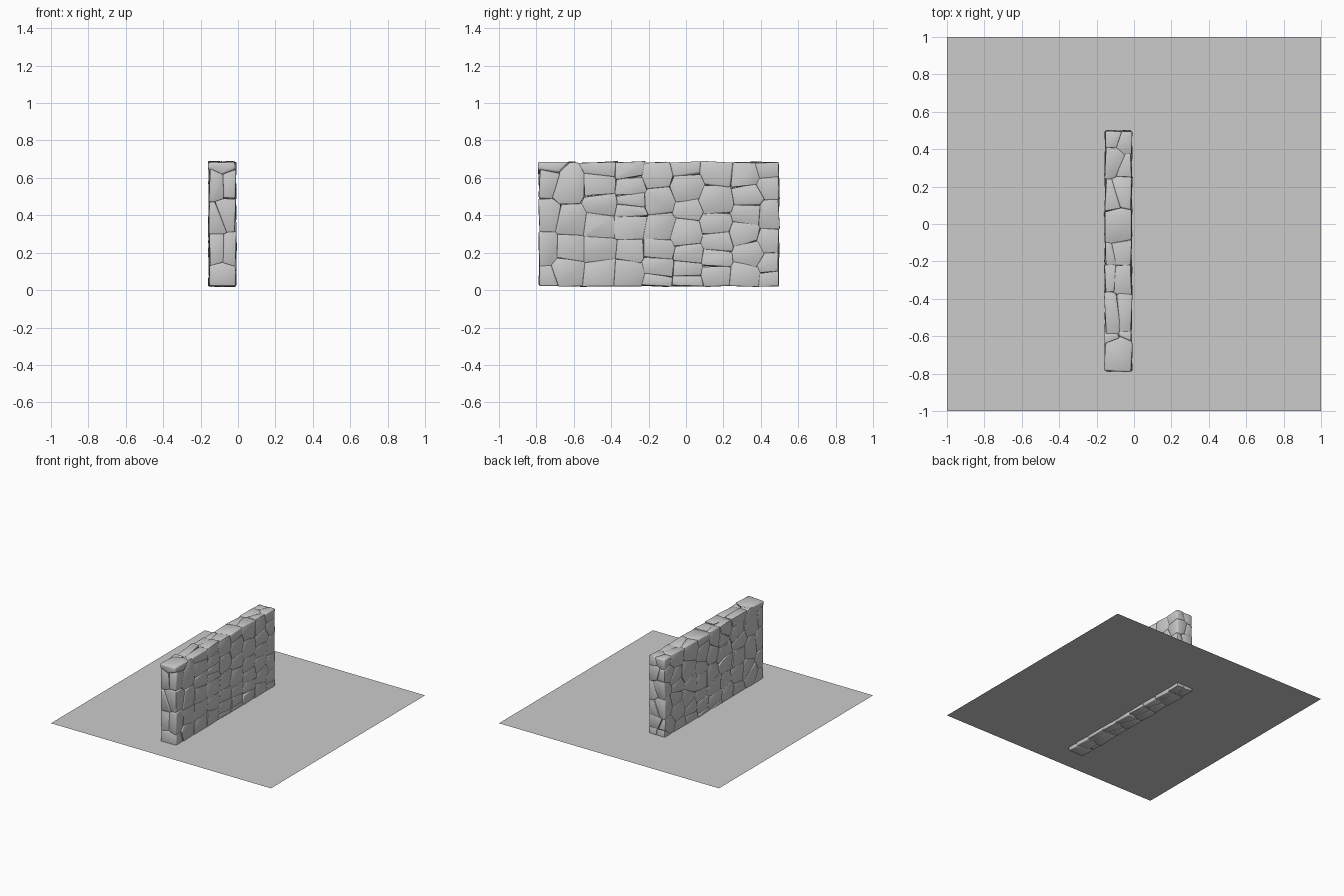
import bpy, bmesh, random
from mathutils import Vector, Matrix

if "Cube" in bpy.data.objects:
    bpy.data.objects.remove(bpy.data.objects["Cube"])

random.seed(7)

# Ground sheet, cut slightly above the lowest stones
bpy.ops.mesh.primitive_plane_add(size=2, location=(0, 0, 0.047))
bpy.context.object.name = "ground_sheet"

# Stone centres on the right-hand face: column y -> list of heights
columns = [
    (-0.75, (0.07, 0.22, 0.40, 0.58, 0.66)),
    (-0.62, (0.11, 0.22, 0.37, 0.55)),
    (-0.46, (0.09, 0.22, 0.35, 0.46, 0.56, 0.66)),
    (-0.30, (0.08, 0.21, 0.36, 0.42, 0.48, 0.55, 0.65)),
    (-0.15, (0.04, 0.12, 0.22, 0.33, 0.48, 0.61)),
    (0.01, (0.04, 0.11, 0.19, 0.30, 0.43, 0.55, 0.64)),
    (0.17, (0.08, 0.17, 0.26, 0.35, 0.48, 0.63)),
    (0.33, (0.07, 0.20, 0.30, 0.41, 0.50, 0.62)),
    (0.455, (0.05, 0.14, 0.26, 0.40, 0.56, 0.65)),
]
lo, hi = Vector((-0.153, -0.785, 0.022)), Vector((-0.014, 0.495, 0.682))

# Two layers of stones, with a few through-stones spanning the whole depth
through = {(-0.75, 0.07), (-0.75, 0.66), (0.01, 0.64), (0.01, 0.43), (-0.30, 0.21)}
seeds = []
for y, heights in columns:
    for z in heights:
        jy = y + random.uniform(-0.015, 0.015)
        if (y, z) in through:
            seeds.append(Vector((-0.083, jy, z)))
            continue
        seeds.append(Vector((-0.045 + random.uniform(-0.01, 0.01), jy, z)))
        seeds.append(Vector((-0.12, jy + random.uniform(-0.03, 0.03),
                             z + random.uniform(-0.03, 0.03))))


def make_stone(seed):
    """Clip the wall block down to the cell around one seed, then round and tilt it."""
    bm = bmesh.new()
    size, mid = hi - lo, (hi + lo) / 2
    bmesh.ops.create_cube(bm, size=1, matrix=Matrix.Translation(mid) @ Matrix.Diagonal((*size, 1)))
    near = sorted((s for s in seeds if s is not seed), key=lambda s: (s - seed).length)
    for other in near[:36]:
        cut = bmesh.ops.bisect_plane(
            bm, geom=bm.verts[:] + bm.edges[:] + bm.faces[:], dist=1e-5,
            plane_co=(seed + other) / 2, plane_no=(other - seed).normalized(),
            clear_outer=True)
        edges = [e for e in cut["geom_cut"] if isinstance(e, bmesh.types.BMEdge)]
        if edges:
            bmesh.ops.contextual_create(bm, geom=edges)
    bmesh.ops.remove_doubles(bm, verts=bm.verts[:], dist=0.004)
    bmesh.ops.recalc_face_normals(bm, faces=bm.faces[:])
    bmesh.ops.bevel(bm, geom=bm.edges[:], offset=0.008, segments=2, profile=0.5,
                    affect='EDGES', clamp_overlap=True)
    centre = sum((v.co for v in bm.verts), Vector()) / len(bm.verts)
    tilt = Matrix.Identity(4)
    for axis, amount in (('X', 0.07), ('Y', 0.04), ('Z', 0.06)):
        tilt = tilt @ Matrix.Rotation(random.uniform(-amount, amount), 4, axis)
    grow = Matrix.Scale(random.uniform(1.0, 1.05), 4)
    bm.transform(Matrix.Translation(centre) @ tilt @ grow @ Matrix.Translation(-centre))
    return bm


# Gather all stones into one wall mesh
wall_bm = bmesh.new()
for seed in seeds:
    stone = make_stone(seed)
    temp = bpy.data.meshes.new("temp")
    stone.to_mesh(temp)
    wall_bm.from_mesh(temp)
    stone.free()
    bpy.data.meshes.remove(temp)

mesh = bpy.data.meshes.new("stone_wall")
wall_bm.to_mesh(mesh)
wall_bm.free()
wall = bpy.data.objects.new("stone_wall", mesh)
bpy.context.collection.objects.link(wall)

bpy.ops.object.select_all(action='DESELECT')
wall.select_set(True)
bpy.context.view_layer.objects.active = wall
bpy.ops.object.shade_smooth_by_angle(angle=0.9)
